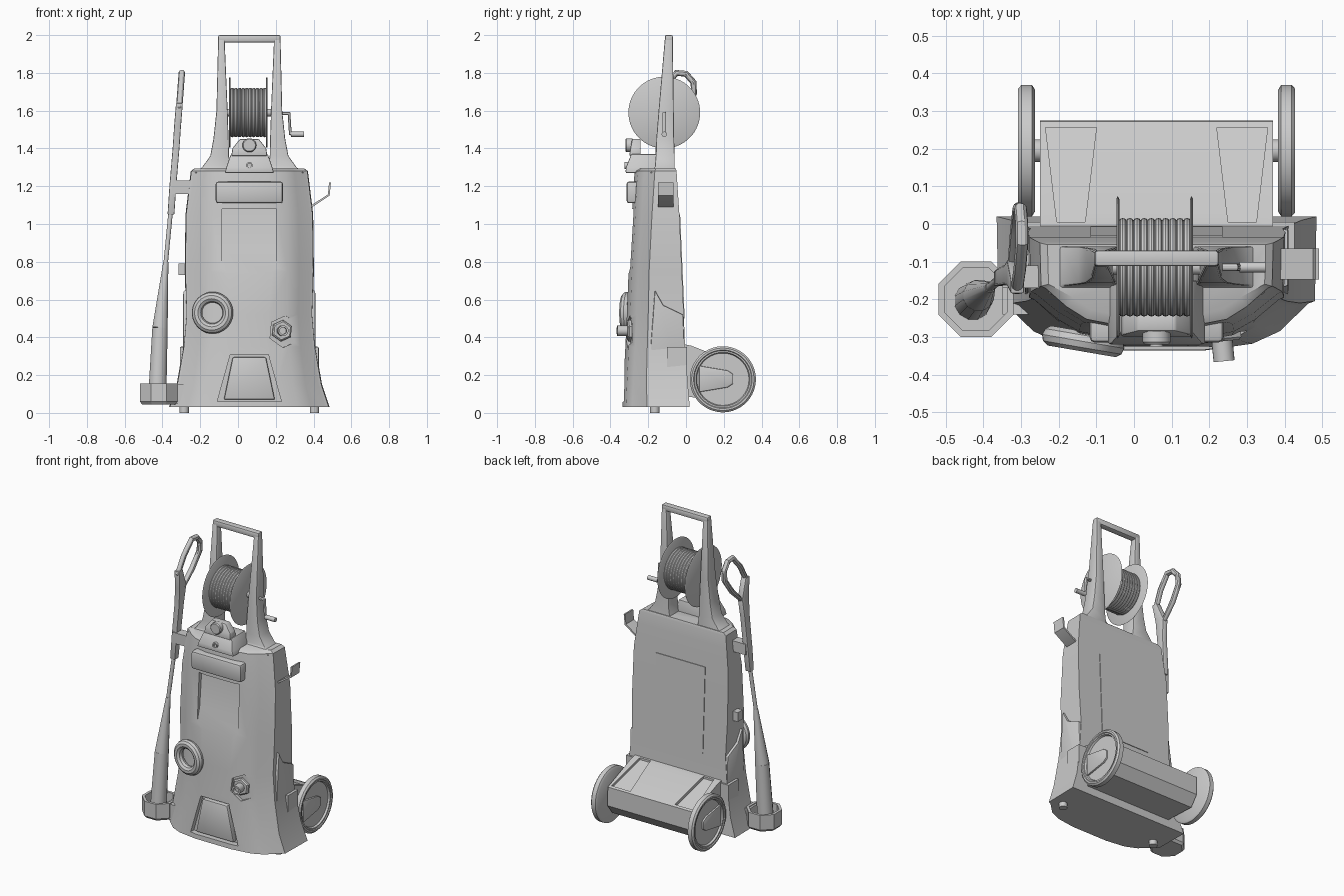
import bpy, bmesh, math
from mathutils import Vector

if "Cube" in bpy.data.objects:
    bpy.data.objects.remove(bpy.data.objects["Cube"], do_unlink=True)

grey = bpy.data.materials.new("plain_grey")
grey.use_nodes = True
grey.diffuse_color = (0.6, 0.6, 0.6, 1)
grey.node_tree.nodes["Principled BSDF"].inputs["Base Color"].default_value = (0.6, 0.6, 0.6, 1)

CX = 0.06  # centre line of the machine body


def finish(ob, bevel=0.0):
    ob.data.materials.clear()
    ob.data.materials.append(grey)
    bpy.ops.object.select_all(action='DESELECT')
    ob.select_set(True)
    bpy.context.view_layer.objects.active = ob
    if bevel:
        mod = ob.modifiers.new("soft_edges", 'BEVEL')
        mod.width, mod.segments = bevel, 2
        bpy.ops.object.modifier_apply(modifier=mod.name)
    bpy.ops.object.shade_smooth_by_angle(angle=math.radians(32))
    return ob


def loft(name, rings, bevel=0.0):
    """Skin a list of point rings and cap both ends."""
    bm = bmesh.new()
    loops = [[bm.verts.new(p) for p in ring] for ring in rings]
    n = len(loops[0])
    for a, b in zip(loops, loops[1:]):
        for i in range(n):
            j = (i + 1) % n
            bm.faces.new((a[i], a[j], b[j], b[i]))
    bm.faces.new(loops[0])
    bm.faces.new(loops[-1])
    bmesh.ops.recalc_face_normals(bm, faces=bm.faces)
    mesh = bpy.data.meshes.new(name)
    bm.to_mesh(mesh)
    bm.free()
    ob = bpy.data.objects.new(name, mesh)
    bpy.context.collection.objects.link(ob)
    return finish(ob, bevel)


def prism(name, pts, axis, a, b, bevel=0.0):
    """Extrude a flat outline along x or y."""
    place = {'x': lambda p, t: (t, p[0], p[1]), 'y': lambda p, t: (p[0], t, p[1])}[axis]
    return loft(name, [[place(p, t) for p in pts] for t in (a, b)], bevel)


def box(name, x, y, z, bevel=0.0):
    return prism(name, [(x[0], z[0]), (x[1], z[0]), (x[1], z[1]), (x[0], z[1])], 'y', *y, bevel)


def revolve(name, profile, base, axis, segs=32):
    """Turn a (radius, height) profile around an axis through base."""
    q = Vector((0, 0, 1)).rotation_difference(Vector(axis))
    angles = [2 * math.pi * (i + 0.5) / segs for i in range(segs)]
    return loft(name, [[Vector(base) + q @ Vector((r * math.cos(t), r * math.sin(t), h))
                        for t in angles] for r, h in profile])


def rod(name, p, q, r1, r2, segs=20):
    d = Vector(q) - Vector(p)
    return revolve(name, [(r1, 0), (r2, d.length)], p, d, segs)


def tube(name, pts, radius, closed=False):
    cu = bpy.data.curves.new(name, 'CURVE')
    cu.dimensions, cu.bevel_depth, cu.bevel_resolution = '3D', radius, 3
    cu.use_fill_caps = True
    sp = cu.splines.new('POLY')
    sp.points.add(len(pts) - 1)
    for v, p in zip(sp.points, pts):
        v.co = (*p, 1)
    sp.use_cyclic_u = closed
    ob = bpy.data.objects.new(name, cu)
    bpy.context.collection.objects.link(ob)
    bpy.ops.object.select_all(action='DESELECT')
    ob.select_set(True)
    bpy.context.view_layer.objects.active = ob
    bpy.ops.object.convert(target='MESH')
    return finish(bpy.context.view_layer.objects.active)


def torus(name, loc, rot, major, minor, segs=40):
    bpy.ops.mesh.primitive_torus_add(location=loc, rotation=rot, major_radius=major,
                                     minor_radius=minor, major_segments=segs, minor_segments=10)
    bpy.context.object.name = name
    return finish(bpy.context.object)


def cut(target, cutter):
    mod = target.modifiers.new("cut", 'BOOLEAN')
    mod.operation, mod.solver, mod.object = 'DIFFERENCE', 'EXACT', cutter
    bpy.context.view_layer.objects.active = target
    bpy.ops.object.modifier_apply(modifier=mod.name)
    bpy.data.objects.remove(cutter, do_unlink=True)
    finish(target)


def trapezoid(bottom, top, z0, z1):
    return [(CX - bottom, z0), (CX + bottom, z0), (CX + top, z1), (CX - top, z1)]


# Main housing: height, half width, back, seam, front
rows = [(0.03, 0.425, 0.02, -0.205, -0.34), (0.15, 0.385, 0.01, -0.21, -0.335),
        (0.35, 0.35, -0.005, -0.205, -0.325), (0.52, 0.335, -0.012, -0.2, -0.317),
        (0.75, 0.342, -0.022, -0.195, -0.308), (1.05, 0.338, -0.035, -0.18, -0.29),
        (1.2, 0.32, -0.045, -0.17, -0.283), (1.28, 0.31, -0.05, -0.165, -0.275),
        (1.295, 0.29, -0.055, -0.16, -0.25)]
rings = []
for z, w, yb, ys, yf in rows:
    half = [(w, yb), (0.99 * w, ys), (0.95 * w, ys - 0.006), (0.77 * w, yf + 0.055),
            (0.6 * w, yf + 0.022), (0.3 * w, yf + 0.004)]
    rings.append([(CX + x, y, z) for x, y in half] + [(CX - x, y, z) for x, y in reversed(half)])
housing = loft("housing", rings)

# Recesses in the front of the housing
scoop = [(-0.5, 0.7), (-0.314, 0.7), (-0.27, 0.86), (-0.25, 1.08), (-0.5, 1.08)]
cut(housing, prism("scoop_cutter", scoop, 'x', CX - 0.145, CX + 0.145))
cut(housing, prism("vent_cutter", trapezoid(0.17, 0.1, 0.06, 0.31), 'y', -0.5, -0.295))
cut(housing, revolve("socket_cutter", [(0.085, 0), (0.085, 0.2)], (0.245, -0.29, 0.43), (0.1, -1, 0), 6))
prism("vent_panel", trapezoid(0.135, 0.088, 0.07, 0.295), 'y', -0.325, -0.28, 0.008)

# Side fenders, rear plate and feet
fender = [(-0.2, 0.17), (-0.165, 0.65), (-0.12, 0.57), (-0.015, 0.52), (0.0, 0.14)]
for s in (-1, 1):
    prism("side_fender", fender, 'x', CX + s * 0.28, CX + s * 0.35, 0.006)
    box("axle_bracket", sorted((CX + s * 0.28, CX + s * 0.367)), (-0.1, 0.005), (0.14, 0.35))
    revolve("foot", [(0.025, 0), (0.025, 0.04)], (CX + s * 0.345, -0.165, 0.0), (0, 0, 1), 16)
loft("rear_plate", [[(CX + x, y + d, z) for x, y, z in
                     ((-0.175, -0.009, 0.5), (0.175, -0.009, 0.5), (0.175, -0.033, 1.05), (-0.175, -0.033, 1.05))]
                    for d in (-0.02, 0.002)])

# Axle box with two sunken pads
profile = [(-0.04, 0.37), (0.03, 0.355), (0.272, 0.26), (0.275, 0.14), (0.225, 0.075), (-0.02, 0.085)]
axle_box = prism("axle_box", profile, 'x', CX - 0.31, CX + 0.31)
for s in (-1, 1):
    pad = [(s * 0.295, 0.256), (s * 0.16, 0.256), (s * 0.19, 0.005), (s * 0.265, 0.005)]
    cut(axle_box, loft("pad_cutter", [[(CX + x, y, 0.367 - 0.393 * y + d) for x, y in pad]
                                      for d in (-0.018, 0.1)]))

# Wheels with raised hub wedges
wheel = [(0.162, 0), (0.175, 0.008), (0.175, 0.036), (0.165, 0.045), (0.155, 0.045),
         (0.151, 0.04), (0.143, 0.04), (0.138, 0.028)]
wedge = [(0.07, 0.11), (0.22, 0.135), (0.25, 0.155), (0.25, 0.205), (0.22, 0.225), (0.07, 0.25)]
for s in (-1, 1):
    revolve("wheel", wheel, (CX + s * 0.323, 0.195, 0.178), (s, 0, 0), 48)
    prism("hub_wedge", wedge, 'x', CX + s * 0.34, CX + s * 0.362, 0.005)
rod("axle", (CX - 0.33, 0.195, 0.178), (CX + 0.33, 0.195, 0.178), 0.03, 0.03)

# Carrying handle: height, outer x, inner x, front, back
legs = [(1.27, 0.29, 0.09, -0.19, -0.06), (1.3, 0.25, 0.1, -0.165, -0.06), (1.36, 0.207, 0.108, -0.16, -0.06),
        (1.45, 0.19, 0.11, -0.157, -0.063), (1.6, 0.174, 0.115, -0.145, -0.065),
        (1.98, 0.165, 0.131, -0.112, -0.07)]
for s in (-1, 1):
    loft("handle_leg", [[(CX + s * o, f, z), (CX + s * i, f, z), (CX + s * i, b, z), (CX + s * o, b, z)]
                        for z, o, i, f, b in legs], 0.006)
box("handle_grip", (CX - 0.165, CX + 0.165), (-0.112, -0.07), (1.962, 2.0), 0.008)

# Hose reel and crank
hub = Vector((0, -0.115, 1.59))
flange = [(0.182, -0.004), (0.19, 0), (0.182, 0.004)]
for x in (-0.043, 0.153):
    revolve("reel_flange", flange, hub + Vector((x, 0, 0)), (1, 0, 0), 48)
rod("reel_drum", hub + Vector((-0.04, 0, 0)), hub + Vector((0.15, 0, 0)), 0.117, 0.117, 40)
for i in range(10):
    torus("hose_coil", hub + Vector((-0.03 + i * 0.019, 0, 0)), (0, math.pi / 2, 0), 0.12, 0.011)
rod("reel_axle", hub + Vector((-0.09, 0, 0)), hub + Vector((0.2, 0, 0)), 0.02, 0.02)
tube("crank", [(x, -0.115, z) for x, z in ((0.15, 1.585), (0.27, 1.585), (0.277, 1.478), (0.3, 1.475))], 0.01)
rod("crank_grip", (0.28, -0.115, 1.475), (0.35, -0.115, 1.475), 0.014, 0.014)

# Control box, switch and name panel
loft("control_box", [[(CX - w, f, z), (CX + w, f, z), (CX + w, -0.15, z), (CX - w, -0.15, z)]
                     for z, w, f in ((1.27, 0.13, -0.32), (1.3, 0.122, -0.318), (1.37, 0.098, -0.29))], 0.006)
loft("switch_mount", [[(CX - w, f, z), (CX + w, f, z), (CX + w, -0.24, z), (CX - w, -0.24, z)]
                      for z, w, f in ((1.36, 0.095, -0.3), (1.4, 0.09, -0.295), (1.45, 0.05, -0.285))], 0.006)
revolve("switch_knob", [(0.037, 0), (0.037, 0.03), (0.032, 0.036)], (CX, -0.284, 1.417), (0, -1, 0))
revolve("small_button", [(0.018, 0), (0.018, 0.03), (0.01, 0.03), (0.01, 0.02)], (CX, -0.295, 1.31), (0, -1, 0), 16)
box("front_panel", (CX - 0.178, CX + 0.178), (-0.315, -0.22), (1.11, 1.225), 0.014)

# Ring dial and hose connector
torus("ring_dial", (-0.135, -0.312, 0.53), (math.pi / 2, 0, -0.17), 0.083, 0.028)
out = Vector((0.1, -1, 0)).normalized()
base = Vector((0.23, -0.27, 0.435))
revolve("connector_nut", [(0.057, 0), (0.057, 0.035), (0.048, 0.042)], base, out, 6)
revolve("connector_pipe", [(0.028, 0), (0.028, 0.095), (0.018, 0.095), (0.018, 0.07)], base, out, 24)

# Side hook for the cable
strip = [(0.37, 1.085), (0.395, 1.09), (0.485, 1.15), (0.492, 1.22), (0.482, 1.22), (0.476, 1.157),
         (0.39, 1.1), (0.37, 1.1)]
prism("cable_hook", strip, 'y', -0.148, -0.065)

# Spray lance resting in its cup
revolve("lance_cup", [(0.095, 0.045), (0.108, 0.06), (0.108, 0.155), (0.09, 0.155), (0.09, 0.07)],
        (-0.42, -0.2, 0), (0, 0, 1), 8)
box("cup_bracket", (-0.35, -0.25), (-0.24, -0.14), (0.05, 0.15))
rod("lance_sleeve", (-0.428, -0.205, 0.07), (-0.413, -0.19, 0.45), 0.05, 0.042, 12)
rod("lance_taper", (-0.413, -0.19, 0.45), (-0.382, -0.168, 0.8), 0.042, 0.014, 12)
rod("lance_pipe", (-0.382, -0.168, 0.8), (-0.355, -0.145, 1.08), 0.012, 0.012)
gun = [(1.05, -0.355, -0.145, 0.02), (1.2, -0.345, -0.14, 0.024), (1.4, -0.328, -0.135, 0.026),
       (1.52, -0.32, -0.13, 0.035), (1.64, -0.31, -0.165, 0.02)]
loft("gun_body", [[(x + sx * 0.018, y + sy * h, z) for sx, sy in ((-1, -1), (1, -1), (1, 1), (-1, 1))]
                  for z, x, y, h in gun], 0.005)
grip = [(-0.17, 1.62), (-0.12, 1.72), (-0.05, 1.8), (0.0, 1.795), (0.04, 1.75), (0.042, 1.69), (-0.02, 1.6), (-0.11, 1.51)]
tube("gun_grip_loop", [(-0.32 + (z - 1.5) * 0.075, y, z) for y, z in grip], 0.017, True)
box("lance_clip_upper", (-0.35, -0.24), (-0.17, -0.11), (1.16, 1.23))
box("lance_clip_lower", (-0.315, -0.26), (-0.13, -0.08), (0.73, 0.79))
